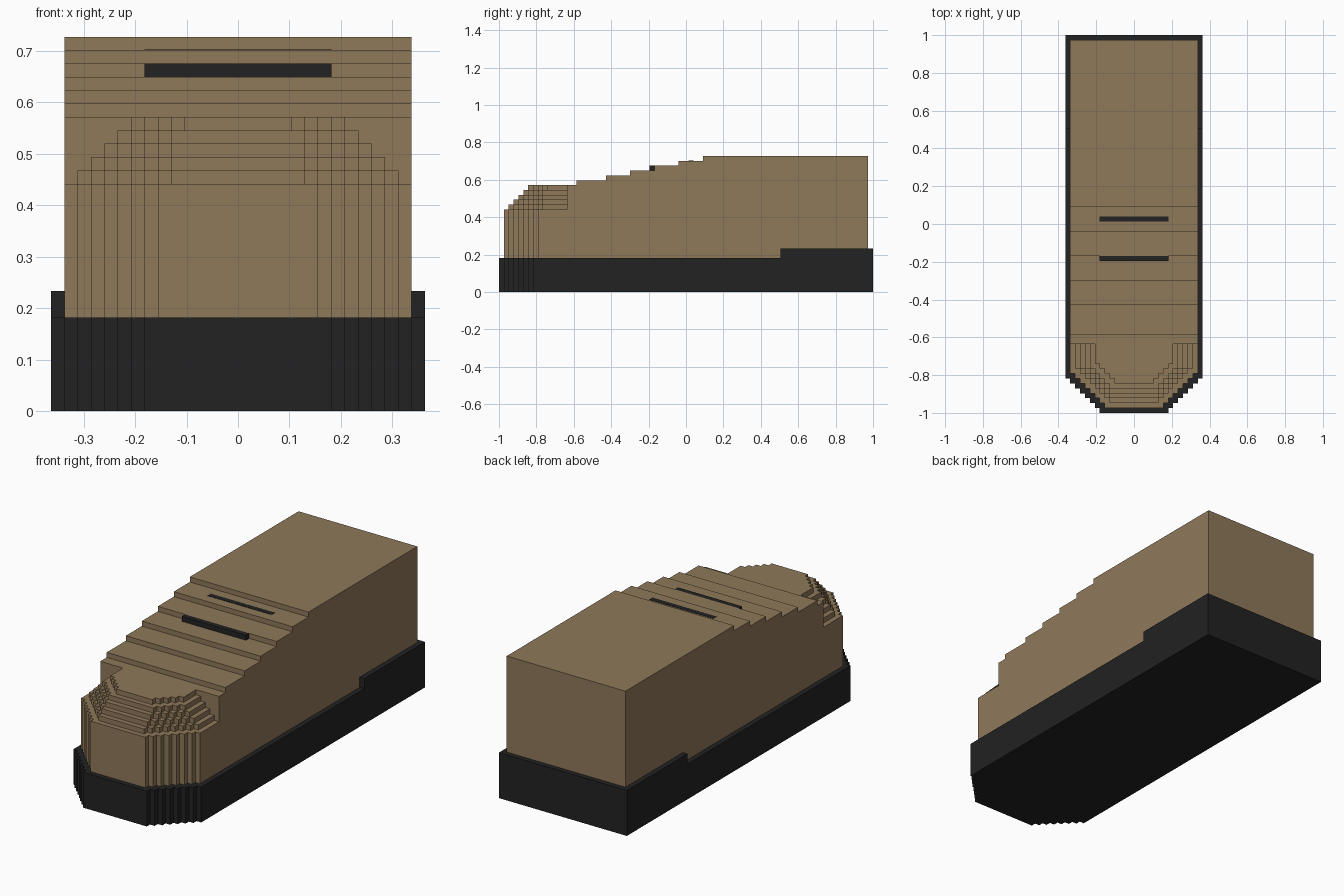
import bpy, bmesh

if "Cube" in bpy.data.objects:
    bpy.data.objects.remove(bpy.data.objects["Cube"])

U = 2 / 77  # size of one block; all coordinates below are in blocks


def material(name, rgb):
    m = bpy.data.materials.new(name)
    m.diffuse_color = (*rgb, 1)
    m.use_nodes = True
    m.node_tree.nodes["Principled BSDF"].inputs["Base Color"].default_value = m.diffuse_color
    return m


TAN = material("tan leather", (0.275, 0.191, 0.102))
BLACK = material("black rubber", (0.016, 0.016, 0.016))


def extrude(bm, points, offset):
    """Add a closed prism from a flat outline."""
    verts = [bm.verts.new(p) for p in points]
    face = bm.faces.new(verts)
    res = bmesh.ops.extrude_face_region(bm, geom=[face], use_keep_orig=True)
    moved = [g for g in res["geom"] if isinstance(g, bmesh.types.BMVert)]
    bmesh.ops.translate(bm, verts=moved, vec=offset)


def toe_prism(bm, front, back, start, full, z0, z1):
    """Plan outline whose half width grows one block per row from the front."""
    right, y = [], front
    for w in range(start, full + 1):
        right.append((w, y, z0))
        y += 1
        right.append((w, y if w < full else back, z0))
    left = [(-x, yy, z) for x, yy, z in reversed(right)]
    extrude(bm, right + left, (0, 0, z1 - z0))


def box(bm, x0, x1, y0, y1, z0, z1):
    extrude(bm, [(x0, y0, z0), (x1, y0, z0), (x1, y1, z0), (x0, y1, z0)],
            (0, 0, z1 - z0))


def finish(bm, name, mat):
    bmesh.ops.recalc_face_normals(bm, faces=bm.faces)
    bmesh.ops.scale(bm, vec=(U, U, U), verts=bm.verts)
    me = bpy.data.meshes.new(name)
    bm.to_mesh(me)
    bm.free()
    me.materials.append(mat)
    bpy.context.collection.objects.link(bpy.data.objects.new(name, me))


# Sole with raised heel
bm = bmesh.new()
toe_prism(bm, -38.5, 38.5, 7, 14, 0, 7)
box(bm, -14, 14, 19.5, 38.5, 7, 9)
finish(bm, "sole", BLACK)

# Lower upper, following the sole outline one block in
bm = bmesh.new()
toe_prism(bm, -37.5, 37.5, 6, 13, 7, 17)
finish(bm, "shoe_upper_base", TAN)

# Rounded toe cap made of shrinking layers
bm = bmesh.new()
for k in range(5):
    toe_prism(bm, -36.5 + k, -24.5, 4 if k == 4 else 5, 12 - k, 17 + k, 18 + k)
finish(bm, "toe_cap", TAN)

# Stepped instep and ankle from a side profile
bm = bmesh.new()
profile = [(-24.5, 17)]
z = 22
for y in (-24.5, -22.5, -16.5, -11.5, -6.5, -1.5, 3.5):
    if y > -24.5:
        profile.append((y, z))
        z += 1
    profile.append((y, z))
profile += [(37.5, 28), (37.5, 17)]
extrude(bm, [(-13, y, z) for y, z in profile], (26, 0, 0))
finish(bm, "instep_and_ankle", TAN)

# Laces: one raised bar, one flush stripe
bm = bmesh.new()
box(bm, -7, 7, -7.5, -6.5, 25, 26)
finish(bm, "front_lace", BLACK)
bm = bmesh.new()
box(bm, -7, 7, 0.5, 1.5, 26.95, 27.06)
finish(bm, "rear_lace", BLACK)
